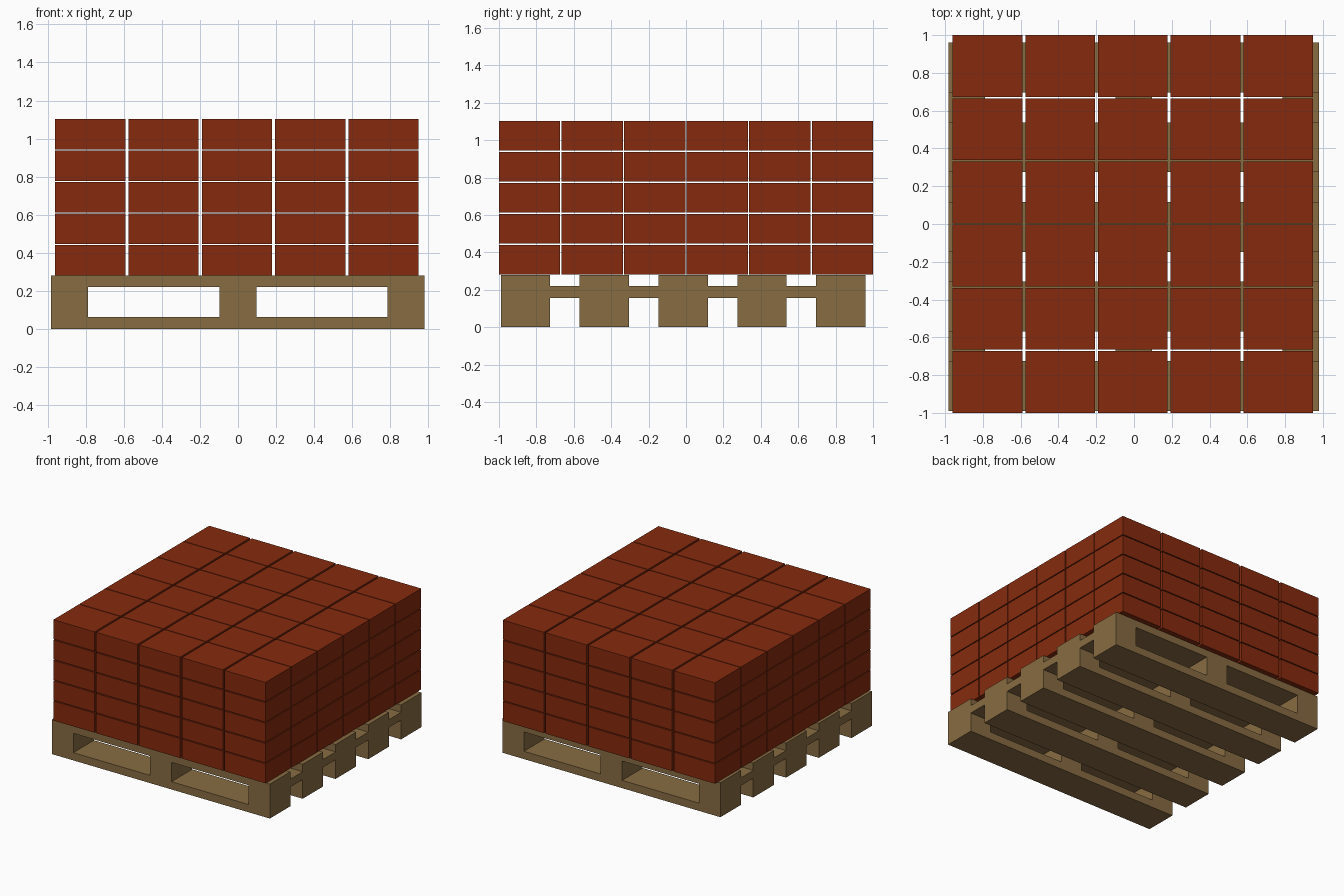
import bpy
import bmesh

if "Cube" in bpy.data.objects:
    bpy.data.objects.remove(bpy.data.objects["Cube"])


def material(name, rgb):
    mat = bpy.data.materials.new(name)
    mat.diffuse_color = (*rgb, 1.0)
    mat.use_nodes = True
    mat.node_tree.nodes["Principled BSDF"].inputs["Base Color"].default_value = mat.diffuse_color
    return mat


wood = material("pallet wood", (0.245, 0.150, 0.054))
clay = material("red clay", (0.240, 0.024, 0.004))


def box(name, x, y, z, mat):
    """Box from (min, max) ranges on each axis."""
    bm = bmesh.new()
    bmesh.ops.create_cube(bm, size=1.0)
    for v in bm.verts:
        v.co = [sum(r) / 2 + c * (r[1] - r[0]) for c, r in zip(v.co, (x, y, z))]
    mesh = bpy.data.meshes.new(name)
    bm.to_mesh(mesh)
    bm.free()
    mesh.materials.append(mat)
    obj = bpy.data.objects.new(name, mesh)
    bpy.context.collection.objects.link(obj)
    return obj


# Pallet layout
SLAT_Y = [(-0.99 + 0.4215 * i, -0.726 + 0.4215 * i) for i in range(5)]
BEAM_X = [(-0.982, -0.788), (-0.098, 0.096), (0.786, 0.98)]
FULL_X = (-0.982, 0.98)

# Top and bottom slats with spacer blocks
for y in SLAT_Y:
    box("bottom_slat", FULL_X, y, (0.0, 0.063), wood)
    box("top_slat", FULL_X, y, (0.22, 0.28), wood)
    for x in BEAM_X:
        box("spacer_block", x, y, (0.063, 0.156), wood)

# Cross beams running front to back under the top slats
for x in BEAM_X:
    box("cross_beam", x, (SLAT_Y[0][0], SLAT_Y[-1][1]), (0.156, 0.22), wood)

# Stack of bricks: 5 across, 6 deep, 5 high
for i in range(5):
    x = -0.960 + 0.3848 * i
    for j in range(6):
        y = -1.0 + 0.3345 * j
        for k in range(5):
            z = 0.282 + 0.1655 * k
            box("brick", (x, x + 0.369), (y, y + 0.3275), (z, z + 0.158), clay)
